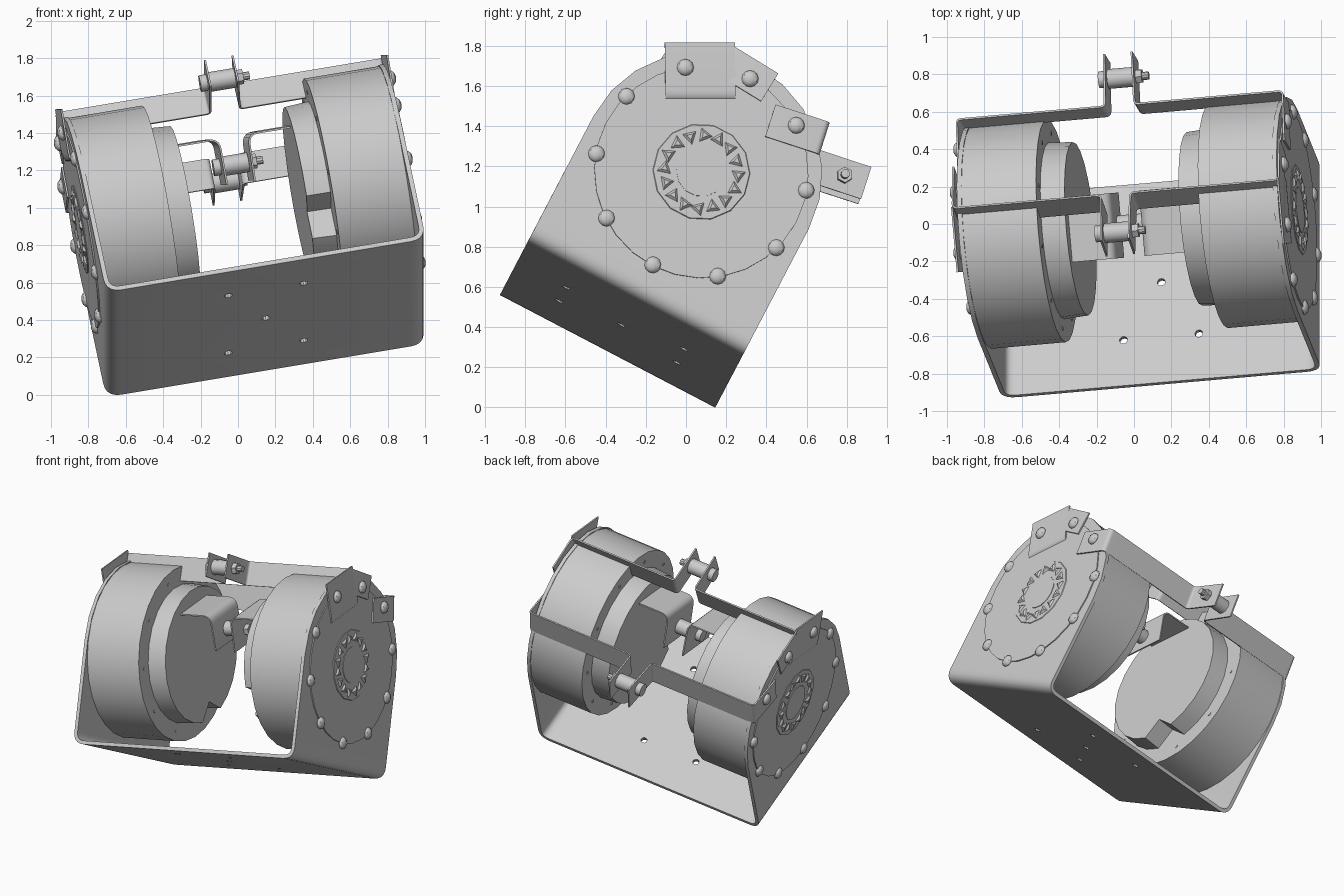
import bpy, bmesh, math
from mathutils import Vector, Matrix

if "Cube" in bpy.data.objects:
    bpy.data.objects.remove(bpy.data.objects["Cube"])

grey = bpy.data.materials.new("plain_grey")
grey.use_nodes = True
grey.diffuse_color = (0.6, 0.6, 0.6, 1)
grey.node_tree.nodes["Principled BSDF"].inputs["Base Color"].default_value = (0.6, 0.6, 0.6, 1)

# Tilted frame of the assembly: across, along the floor, away from the floor
across = Vector((0.984, 0.086, 0.164)).normalized()
along = Vector((-0.004, 0.886, -0.464))
along = (along - across * along.dot(across)).normalized()
up = across.cross(along)
FRAME = Matrix((across, along, up)).transposed().to_4x4()
FRAME.translation = (0.15, -0.322, 0.41)

AXIS_W = 0.71      # height of the drum axis above the floor
WALL = 0.87        # half the outer width
HALF = 0.605       # half the depth of the bracket
SHARP = math.radians(35)


def finish(name, bm):
    """Turn a bmesh in the tilted frame into a shaded object."""
    bmesh.ops.recalc_face_normals(bm, faces=bm.faces[:])
    bmesh.ops.transform(bm, matrix=FRAME, verts=bm.verts[:])
    mesh = bpy.data.meshes.new(name)
    bm.to_mesh(mesh)
    bm.free()
    mesh.shade_smooth()
    mesh.set_sharp_from_angle(angle=SHARP)
    mesh.materials.append(grey)
    ob = bpy.data.objects.new(name, mesh)
    bpy.context.scene.collection.objects.link(ob)
    return ob


def apply_modifier(ob, mod):
    """Apply a modifier and mark the sharp edges again."""
    bpy.context.view_layer.objects.active = ob
    bpy.ops.object.modifier_apply(modifier=mod.name)
    ob.data.shade_smooth()
    ob.data.set_sharp_from_angle(angle=SHARP)


def add_prism(bm, outline, u0, u1, scale=1.0, centre=(0, 0)):
    """Extrude an outline given as (v, w) along the width, optionally tapering."""
    a = [bm.verts.new((u0, v, w)) for v, w in outline]
    b = [bm.verts.new((u1, centre[0] + (v - centre[0]) * scale,
                       centre[1] + (w - centre[1]) * scale)) for v, w in outline]
    bm.faces.new(a)
    bm.faces.new(b)
    n = len(a)
    for i in range(n):
        bm.faces.new((a[i], a[(i + 1) % n], b[(i + 1) % n], b[i]))


def ring(r, n, v=0.0, w=AXIS_W, start=0.0):
    return [(v + r * math.cos(start + math.tau * i / n),
             w + r * math.sin(start + math.tau * i / n)) for i in range(n)]


def prism(name, outline, u0, u1, scale=1.0):
    bm = bmesh.new()
    add_prism(bm, outline, u0, u1, scale, (0, AXIS_W))
    return finish(name, bm)


def rounded(path, r, steps=5):
    """Round the inner corners of a 2D path."""
    pts = [Vector(p) for p in path]
    out = [pts[0]]
    for p, q, s in zip(pts, pts[1:], pts[2:]):
        a = q + (p - q).normalized() * r
        b = q + (s - q).normalized() * r
        for k in range(steps + 1):
            t = k / steps
            out.append(a * (1 - t) ** 2 + q * 2 * t * (1 - t) + b * t * t)
    return out + [pts[-1]]


def sheet(name, path, place, width, thick):
    """Sweep a 2D path sideways into a bent plate."""
    bm = bmesh.new()
    rows = [[bm.verts.new(place(p, h)) for h in (-width / 2, width / 2)] for p in path]
    for a, b in zip(rows, rows[1:]):
        bm.faces.new((a[0], a[1], b[1], b[0]))
    ob = finish(name, bm)
    mod = ob.modifiers.new("thickness", "SOLIDIFY")
    mod.thickness = thick
    mod.offset = 0
    apply_modifier(ob, mod)
    return ob


# Bracket floor with rounded bends
edge = WALL - 0.0125
channel = rounded([(-edge, 0.15), (-edge, 0.0125), (edge, 0.0125), (edge, 0.15)], 0.07)
floor = sheet("bracket_floor", channel, lambda p, h: (p.x, h, p.y), 2 * HALF, 0.025)

# Five holes in the floor
bm = bmesh.new()
for u, v in [(0, 0)] + [(i * 0.205, j * 0.33) for i in (-1, 1) for j in (-1, 1)]:
    bmesh.ops.create_cone(bm, cap_ends=True, segments=10, radius1=0.022, radius2=0.022,
                          depth=0.2, matrix=Matrix.Translation((u, v, 0)))
cutter = finish("hole_cutter", bm)
cutter.hide_render = True
cut = floor.modifiers.new("holes", "BOOLEAN")
cut.operation = "DIFFERENCE"
cut.object = cutter
apply_modifier(floor, cut)
bpy.data.objects.remove(cutter)

# Wall outline shared by both sides
wall_outline = [(-HALF, 0.15), (HALF, 0.15)] + [
    (HALF * math.cos(math.pi * i / 12), AXIS_W + HALF * math.sin(math.pi * i / 12))
    for i in range(13)]

for s, side, notch in ((1, "left", 15), (-1, "right", 20)):
    # Side wall, drum and cover disc
    prism(side + "_wall", wall_outline, s * (WALL - 0.025), s * WALL)
    prism(side + "_drum", ring(0.598, 28), s * 0.85, s * 0.44)
    prism(side + "_cover_disc", ring(0.535, 28), s * (WALL - 0.01), s * (WALL + 0.008))

    # Stepped gear housing with one notch in its rim
    gear = ring(0.475, 24)
    v, w = gear[notch]
    gear[notch] = (v * 0.75, AXIS_W + (w - AXIS_W) * 0.75)
    prism(side + "_gear_housing", gear, s * 0.45, s * 0.31, 0.98)

    # Hub with a jagged ring of teeth around a plain centre
    prism(side + "_hub", ring(0.25, 14), s * WALL, s * (WALL + 0.012), 0.96)
    bm = bmesh.new()
    for i in range(16):
        a = math.tau * i / 16
        c = (0.185 * math.cos(a), AXIS_W + 0.185 * math.sin(a))
        add_prism(bm, ring(0.062, 3, *c, start=a * 2.3), s * WALL, s * (WALL + 0.024), 0.3, c)
    finish(side + "_hub_teeth", bm)
    prism(side + "_hub_centre", ring(0.125, 14), s * WALL, s * (WALL + 0.016))

    # Ten domed bolts, three of them seated on the strap ends, and pins on the inner rim
    bm = bmesh.new()
    pins = bmesh.new()
    for k, (v, w) in enumerate(ring(0.53, 10, start=math.radians(18))):
        seat = WALL + (0.024 if k in (1, 2, 3) else 0.004)
        bmesh.ops.create_uvsphere(bm, u_segments=10, v_segments=6, radius=0.042,
                                  matrix=Matrix.Translation((s * seat, v, w))
                                  @ Matrix.Diagonal((0.65, 1, 1, 1)))
        add_prism(pins, ring(0.013, 6, v, w), s * 0.45, s * 0.436)
    finish(side + "_wall_bolts", bm)
    finish(side + "_rim_pins", pins)


def strap(name, centre, angle, width, flange, tab, bolt_at, bend):
    """Two bent half straps whose tabs are clamped by a bolt in the middle."""
    out = Vector((math.cos(angle), math.sin(angle)))
    wide = Vector((-out.y, out.x))
    c = Vector(centre)

    def place(p, h):
        q = c + out * p.y + wide * h
        return (p.x, q.x, q.y)

    for s, side in ((1, "left"), (-1, "right")):
        path = rounded([(s * 0.886, -flange), (s * 0.886, 0),
                        (s * 0.08, 0), (s * 0.075, tab)], bend)
        sheet(side + "_" + name, path, place, width, 0.01)

    # Clamp bolt: sleeve, shank, nut and head
    q = c + out * bolt_at
    bm = bmesh.new()
    for r, n, u0, u1 in ((0.053, 12, -0.07, 0.07), (0.022, 10, -0.12, 0.15),
                         (0.04, 6, 0.08, 0.115), (0.045, 12, -0.12, -0.08)):
        add_prism(bm, ring(r, n, q.x, q.y), u0, u1)
    finish(name + "_clamp_bolt", bm)


strap("top_strap", (-0.153, 1.266), math.radians(176), 0.165, 0.26, 0.285, 0.19, 0.025)
strap("back_strap", (0.462, 1.148), math.radians(9.7), 0.17, 0.28, 0.295, 0.18, 0.025)
strap("middle_strap", (-0.167, 1.025), math.radians(-62), 0.35, 0.295, 0.25, 0.15, 0.055)
